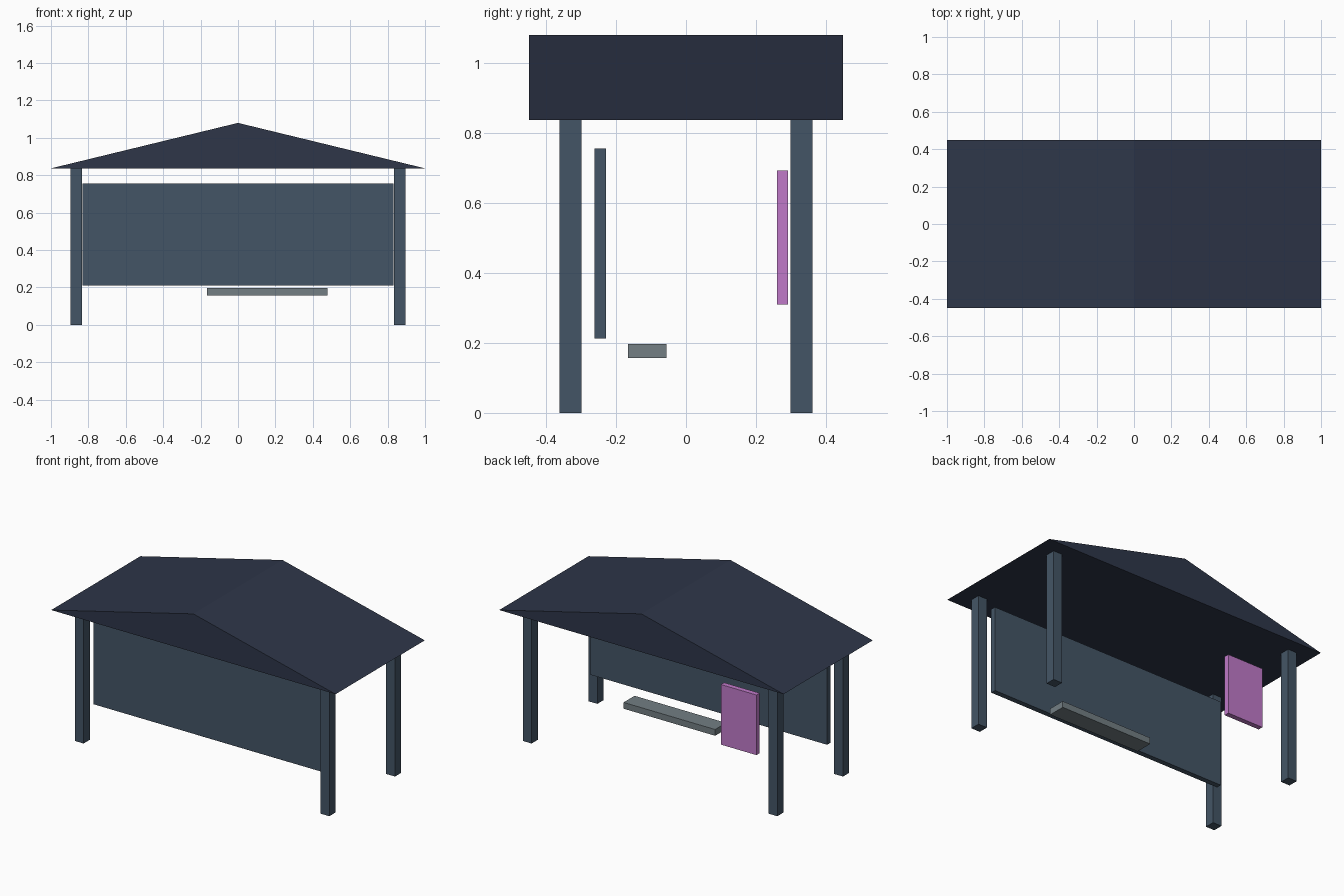
import bpy
import bmesh

cube = bpy.data.objects.get("Cube")
if cube:
    bpy.data.objects.remove(cube, do_unlink=True)


def material(name, rgb):
    """Make a flat material from 0-255 display values."""
    linear = [((c / 255 + 0.055) / 1.055) ** 2.4 for c in rgb] + [1.0]
    mat = bpy.data.materials.new(name)
    mat.use_nodes = True
    mat.diffuse_color = linear
    mat.node_tree.nodes["Principled BSDF"].inputs["Base Color"].default_value = linear
    return mat


def finish(name, bm, mat):
    bmesh.ops.recalc_face_normals(bm, faces=bm.faces)
    mesh = bpy.data.meshes.new(name)
    bm.to_mesh(mesh)
    bm.free()
    mesh.materials.append(mat)
    obj = bpy.data.objects.new(name, mesh)
    bpy.context.collection.objects.link(obj)
    return obj


def box(name, low, high, mat):
    """Box between two opposite corners."""
    bm = bmesh.new()
    bmesh.ops.create_cube(bm, size=1)
    for v in bm.verts:
        for i in range(3):
            v.co[i] = low[i] if v.co[i] < 0 else high[i]
    return finish(name, bm, mat)


slate = material("slate blue", (68, 85, 102))
navy = material("dark navy", (46, 54, 73))
grey = material("stone grey", (115, 126, 131))
pink = material("orchid pink", (192, 122, 201))

# Gabled roof: triangular profile extruded from front to back
EAVE, RIDGE, DEPTH = 0.837, 1.08, 0.448
bm = bmesh.new()
profile = [bm.verts.new((x, -DEPTH, z))
           for x, z in ((-1, EAVE), (1, EAVE), (0, RIDGE))]
gable = bm.faces.new(profile)
extruded = bmesh.ops.extrude_face_region(bm, geom=[gable])["geom"]
bmesh.ops.translate(bm, vec=(0, 2 * DEPTH, 0),
                    verts=[g for g in extruded if isinstance(g, bmesh.types.BMVert)])
finish("roof", bm, navy)

# Four corner posts
HALF = 0.031
for side, sx in (("right", -1), ("left", 1)):
    for end, sy in (("front", -1), ("back", 1)):
        x, y = sx * 0.864, sy * 0.33
        box(f"{end}_{side}_post", (x - HALF, y - HALF, 0),
            (x + HALF, y + HALF, EAVE), slate)

# Wide front panel, seat plank and small back board
box("front_panel", (-0.832, -0.262, 0.212), (0.832, -0.229, 0.755), slate)
box("bench_seat", (-0.166, -0.166, 0.157), (0.478, -0.056, 0.197), grey)
box("notice_board", (-0.70, 0.26, 0.31), (-0.45, 0.292, 0.692), pink)
